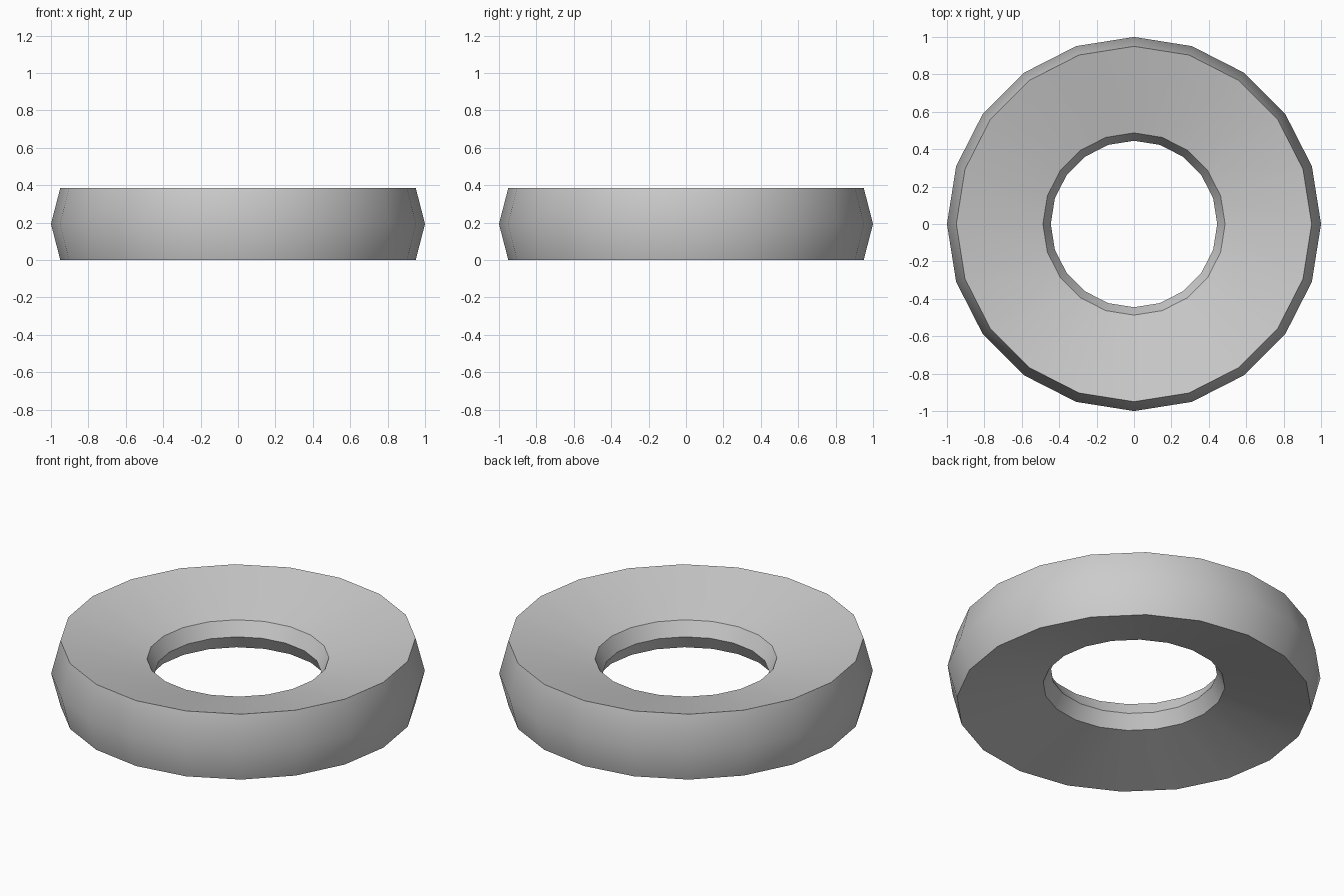
import bpy, bmesh, math

if "Cube" in bpy.data.objects:
    bpy.data.objects.remove(bpy.data.objects["Cube"])

SIDES = 20
# Closed cross-section (radius, height): bevelled rim, dished faces, pinched bore
PROFILE = [(0.95, 0.0), (1.0, 0.193), (0.95, 0.386),
           (0.487, 0.274), (0.445, 0.193), (0.487, 0.112)]

# Ring: revolve the cross-section
bm = bmesh.new()
rings = []
for i in range(SIDES):
    a = 2 * math.pi * i / SIDES
    rings.append([bm.verts.new((r * math.cos(a), r * math.sin(a), z)) for r, z in PROFILE])
n = len(PROFILE)
for i in range(SIDES):
    p, q = rings[i], rings[(i + 1) % SIDES]
    for j in range(n):
        k = (j + 1) % n
        bm.faces.new((p[j], q[j], q[k], p[k]))
bmesh.ops.recalc_face_normals(bm, faces=bm.faces)
mesh = bpy.data.meshes.new("ring")
bm.to_mesh(mesh)
bm.free()

ring = bpy.data.objects.new("ring", mesh)
bpy.context.collection.objects.link(ring)

# Plain grey
grey = bpy.data.materials.new("light_grey")
grey.diffuse_color = (0.6, 0.6, 0.6, 1)
grey.use_nodes = True
grey.node_tree.nodes["Principled BSDF"].inputs["Base Color"].default_value = grey.diffuse_color
mesh.materials.append(grey)

# Smooth around the ring, crisp rims
bpy.context.view_layer.objects.active = ring
ring.select_set(True)
bpy.ops.object.shade_smooth_by_angle(angle=math.radians(35))
